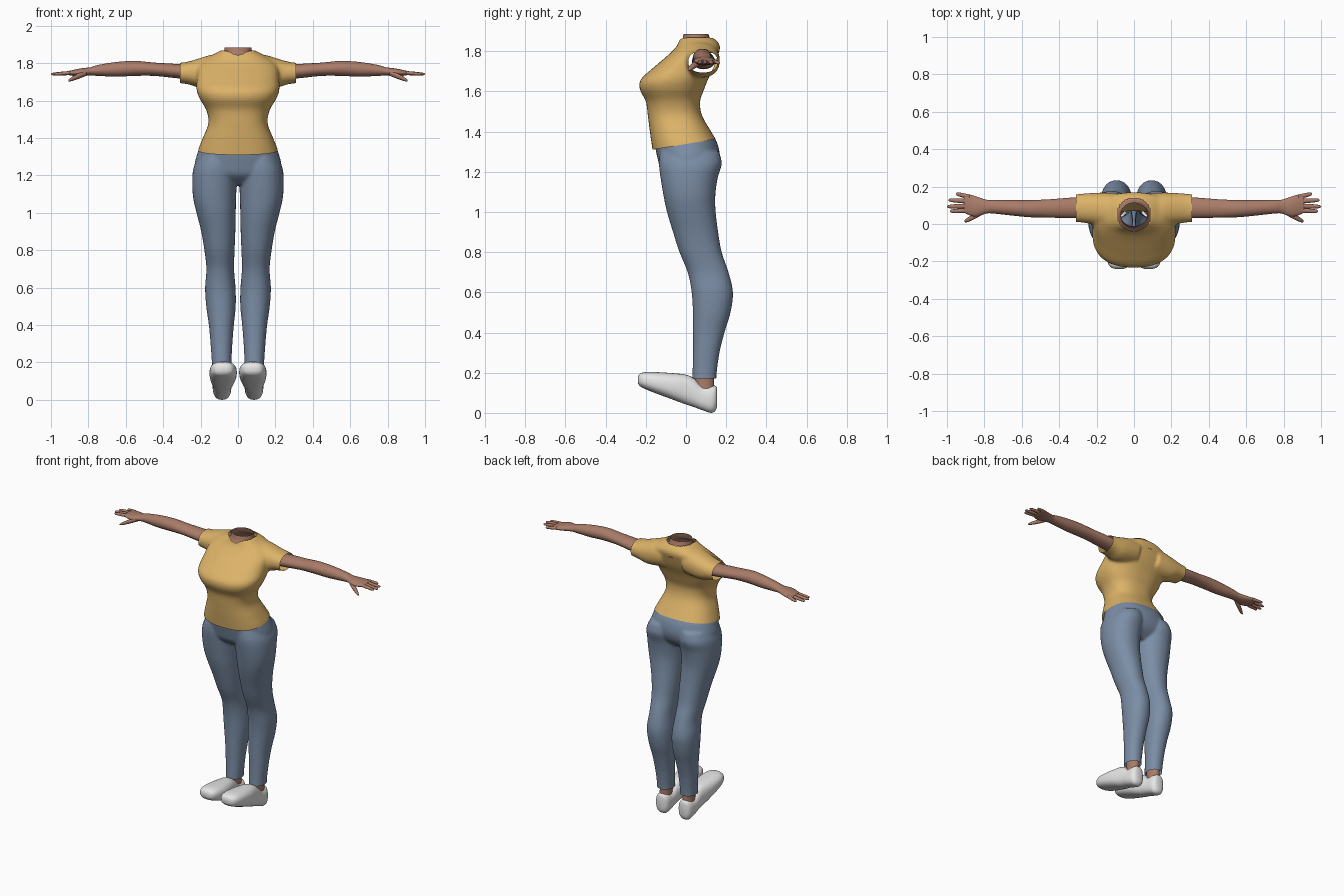
import bpy, bmesh, math
from mathutils import Vector

if "Cube" in bpy.data.objects:
    bpy.data.objects.remove(bpy.data.objects["Cube"])


def material(name, rgb):
    m = bpy.data.materials.new(name)
    m.diffuse_color = (*rgb, 1)
    m.use_nodes = True
    m.node_tree.nodes["Principled BSDF"].inputs["Base Color"].default_value = m.diffuse_color
    return m


SKIN = material("skin", (0.40, 0.20, 0.14))
YELLOW = material("yellow_cloth", (0.72, 0.45, 0.14))
DENIM = material("blue_denim", (0.20, 0.27, 0.38))
WHITE = material("white_shoe", (0.80, 0.80, 0.80))


def smooth_rings(rings, steps=4):
    """Catmull-Rom interpolation of a list of cross-sections."""
    out = []
    for i in range(len(rings) - 1):
        p = [rings[max(i - 1, 0)], rings[i], rings[i + 1], rings[min(i + 2, len(rings) - 1)]]
        for k in range(steps):
            t = k / steps
            out.append([0.5 * (2 * b + (c - a) * t + (2 * a - 5 * b + 4 * c - d) * t * t
                               + (3 * b - a - 3 * c + d) * t ** 3) for a, b, c, d in zip(*p)])
    return out + [list(rings[-1])]


def tube(bm, axis, rings, side=1, power=2.0, n=32, caps=True):
    """Loft along an axis; ring = (position, a_min, a_max, b_min, b_max)."""
    loops = []
    for t, a0, a1, b0, b1 in smooth_rings(rings):
        loop = []
        for i in range(n):
            c, s = math.cos(math.tau * i / n), math.sin(math.tau * i / n)
            c = math.copysign(abs(c) ** (2 / power), c)
            s = math.copysign(abs(s) ** (2 / power), s)
            a, b = (a0 + a1) / 2 + c * (a1 - a0) / 2, (b0 + b1) / 2 + s * (b1 - b0) / 2
            x, y, z = {"x": (t, a, b), "y": (a, t, b), "z": (a, b, t)}[axis]
            loop.append(bm.verts.new((x * side, y, z)))
        loops.append(loop)
    for p, q in zip(loops, loops[1:]):
        for i in range(n):
            bm.faces.new((p[i], p[(i + 1) % n], q[(i + 1) % n], q[i]))
    if caps:
        bm.faces.new(loops[0])
        bm.faces.new(loops[-1])


def finish(bm, name, mat):
    bmesh.ops.recalc_face_normals(bm, faces=bm.faces)
    me = bpy.data.meshes.new(name)
    bm.to_mesh(me)
    bm.free()
    me.materials.append(mat)
    me.shade_smooth()
    ob = bpy.data.objects.new(name, me)
    bpy.context.collection.objects.link(ob)
    bpy.context.view_layer.objects.active = ob
    return ob


def fuse(ob, voxel, iterations):
    """Blend overlapping tubes into one skin and return it as a bmesh."""
    r = ob.modifiers.new("blend", "REMESH")
    r.mode, r.voxel_size = "VOXEL", voxel
    s = ob.modifiers.new("soften", "SMOOTH")
    s.factor, s.iterations = 0.5, iterations
    dg = bpy.context.evaluated_depsgraph_get()
    me = bpy.data.meshes.new_from_object(ob.evaluated_get(dg))
    ob.modifiers.clear()
    bm = bmesh.new()
    bm.from_mesh(me)
    bpy.data.meshes.remove(me)
    return bm


def cut(bm, co, no):
    """Remove everything on the positive side of a plane."""
    bmesh.ops.bisect_plane(bm, geom=bm.verts[:] + bm.edges[:] + bm.faces[:], dist=1e-5,
                           plane_co=co, plane_no=no, clear_outer=True)


def replace(ob, bm):
    bm.to_mesh(ob.data)
    bm.free()
    for p in ob.data.polygons:
        p.material_index = 0
        p.use_smooth = True


HEM = Vector((0, -0.17, 1))

# Shirt: torso and two short sleeves blended together
bm = bmesh.new()
torso = [(1.26, .225, -.16, .18), (1.33, .215, -.17, .165), (1.40, .188, -.18, .125),
         (1.48, .158, -.19, .08), (1.55, .170, -.20, .07), (1.61, .205, -.23, .09),
         (1.66, .222, -.225, .11), (1.72, .22, -.16, .14), (1.78, .215, -.09, .16),
         (1.82, .18, -.05, .17), (1.85, .125, -.035, .155), (1.87, .09, -.03, .13)]
tube(bm, "z", [(z, -w, w, f, b) for z, w, f, b in torso], power=2.4, n=48)
for s in (1, -1):
    tube(bm, "x", [(.08, -.03, .165, 1.68, 1.85), (.15, -.02, .168, 1.67, 1.843),
                   (.21, -.005, .167, 1.67, 1.825), (.26, .005, .163, 1.685, 1.81),
                   (.30, .01, .16, 1.692, 1.803), (.34, .01, .158, 1.695, 1.80)], s, 2.2)
shirt = finish(bm, "shirt", YELLOW)
bm = fuse(shirt, 0.009, 8)
cut(bm, (0, -.165, 1.31), -HEM)
for s in (1, -1):
    cut(bm, (.31 * s, 0, 0), (s, 0, 0))
hole = [f for f in bm.faces if f.calc_center_median().z > 1.76
        and math.hypot(f.calc_center_median().x, f.calc_center_median().y - .05) < .088]
bmesh.ops.delete(bm, geom=hole, context="FACES")
replace(shirt, bm)

# Trousers: hips and two legs blended together
bm = bmesh.new()
hips = [(1.44, .17, -.17, .10), (1.39, .19, -.165, .13), (1.33, .213, -.155, .16),
        (1.26, .232, -.14, .168), (1.20, .225, -.12, .145), (1.15, .15, -.06, .09)]
tube(bm, "z", [(z, -w, w, f, b) for z, w, f, b in hips], power=2.2, n=48)
leg = [(1.30, .01, .21, -.13, .165), (1.24, .003, .238, -.135, .178), (1.17, .006, .245, -.127, .158),
       (1.08, .010, .24, -.112, .146), (1.0, .012, .222, -.095, .148), (.9, .014, .197, -.065, .16),
       (.8, .018, .18, -.033, .178), (.7, .021, .169, .008, .212), (.6, .013, .176, .028, .234),
       (.5, .012, .17, .034, .222), (.4, .022, .156, .035, .192), (.3, .03, .147, .035, .167),
       (.2, .035, .14, .032, .153), (.15, .036, .139, .03, .151)]
for s in (1, -1):
    tube(bm, "z", leg, s, 2.15)
trousers = finish(bm, "trousers", DENIM)
bm = fuse(trousers, 0.008, 6)
cut(bm, (0, -.165, 1.325), HEM)
cut(bm, (0, 0, .17), (0, 0, -1))
replace(trousers, bm)

# Neck: open at the top, flaring into the collar area
bm = bmesh.new()
tube(bm, "z", [(1.79, -.125, .125, -.05, .165), (1.825, -.105, .105, -.042, .148),
               (1.848, -.08, .08, -.022, .125), (1.885, -.071, .071, -.012, .112)], caps=False)
finish(bm, "neck", SKIN)

# Arms, palms, fingers and thumbs
arm = [(.24, .03, .145, 1.71, 1.79), (.35, .032, .14, 1.722, 1.797), (.45, .034, .132, 1.732, 1.803),
       (.55, .036, .128, 1.732, 1.812), (.65, .045, .128, 1.728, 1.806), (.75, .056, .128, 1.732, 1.79),
       (.79, .056, .13, 1.734, 1.778), (.84, .04, .146, 1.73, 1.772), (.88, .047, .158, 1.732, 1.764),
       (.91, .062, .158, 1.737, 1.757)]
# each finger: base y, tip x, tip y
fingers = [(.073, .985, .068), (.097, 1.0, .093), (.122, .992, .128), (.145, .952, .162)]
for s, label in ((1, "left"), (-1, "right")):
    bm = bmesh.new()
    tube(bm, "x", arm, s)
    for y0, xt, yt in fingers:
        path = []
        for t, r in ((0, .013), (.5, .012), (.9, .009), (1, .002)):
            x, y, z = .88 + (xt - .88) * t, y0 + (yt - y0) * t, 1.749 - .008 * t
            path.append((x, y - r, y + r, z - r * .8, z + r * .8))
        tube(bm, "x", path, s, n=12)
    tube(bm, "x", [(.81, .05, .085, 1.733, 1.765), (.85, .028, .06, 1.717, 1.747),
                   (.89, .01, .034, 1.704, 1.725), (.907, .01, .018, 1.702, 1.71)], s, n=12)
    finish(bm, label + "_arm", SKIN)

# Ankles
for s, label in ((1, "left"), (-1, "right")):
    bm = bmesh.new()
    tube(bm, "z", [(.09, .048, .125, .045, .145), (.15, .05, .122, .042, .14),
                   (.21, .048, .125, .042, .142)], s)
    finish(bm, label + "_ankle", SKIN)

# Shoes: toes raised, heels on the ground
shoe = [(-.24, .055, .10, .15, .178), (-.228, .03, .128, .132, .196), (-.19, .012, .146, .113, .204),
        (-.13, .006, .152, .09, .202), (-.06, .012, .15, .064, .197), (0, .024, .142, .042, .19),
        (.04, .031, .138, .029, .172), (.08, .035, .136, .014, .138), (.125, .037, .134, 0, .136),
        (.147, .048, .124, .012, .134), (.155, .065, .108, .035, .12)]
for s, label in ((1, "left"), (-1, "right")):
    bm = bmesh.new()
    tube(bm, "y", shoe, s, 2.5)
    finish(bm, label + "_shoe", WHITE)
